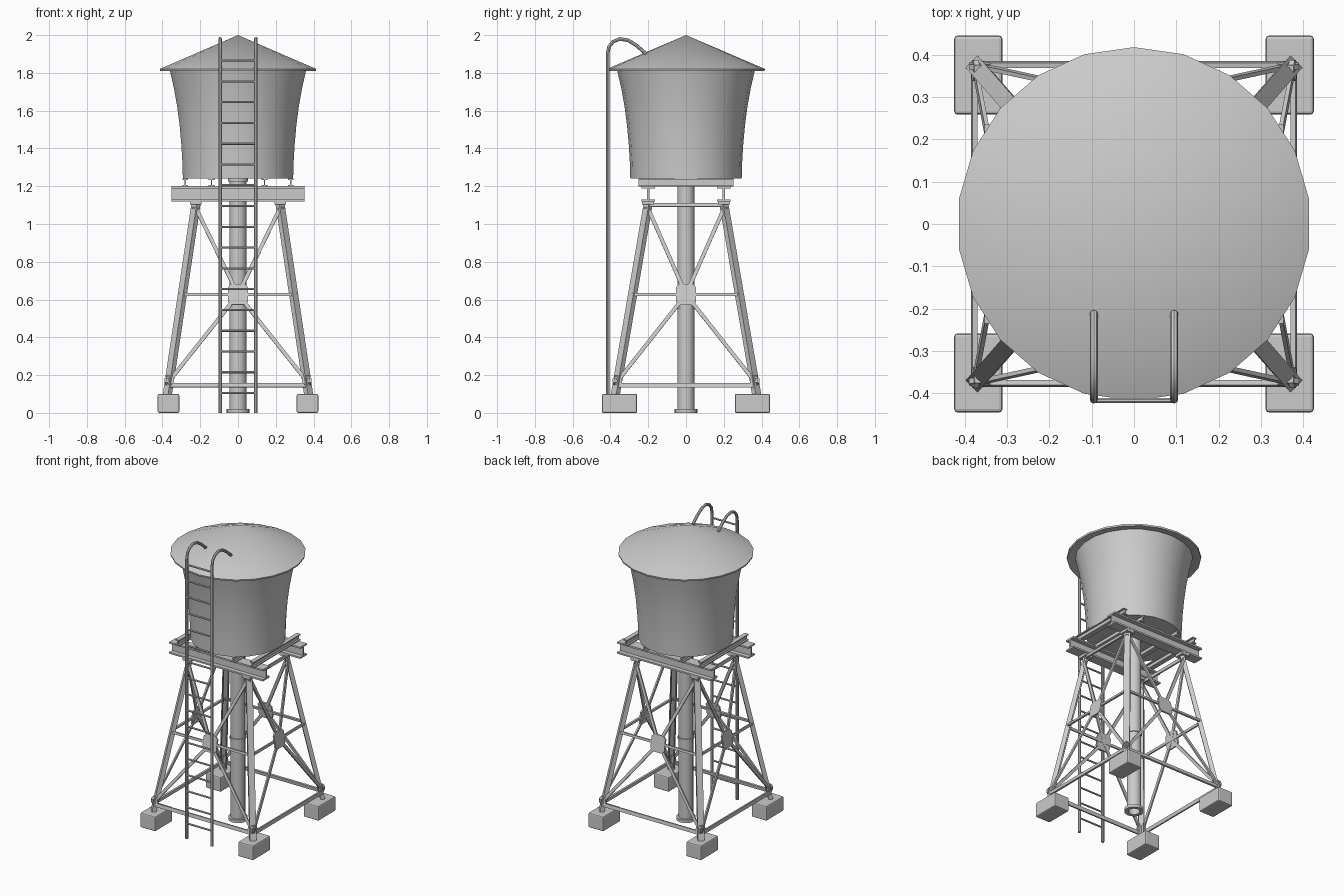
import bpy, bmesh, math
from mathutils import Vector

if "Cube" in bpy.data.objects:
    bpy.data.objects.remove(bpy.data.objects["Cube"], do_unlink=True)

GREY = (0.6, 0.6, 0.6, 1.0)
mat = bpy.data.materials.new("plain grey")
mat.use_nodes = True
mat.diffuse_color = GREY
mat.node_tree.nodes["Principled BSDF"].inputs["Base Color"].default_value = GREY
Z = Vector((0, 0, 1))


def finish(name, bm, smooth=False):
    bmesh.ops.remove_doubles(bm, verts=bm.verts, dist=1e-5)
    bmesh.ops.recalc_face_normals(bm, faces=bm.faces)
    mesh = bpy.data.meshes.new(name)
    bm.to_mesh(mesh)
    bm.free()
    mesh.materials.append(mat)
    ob = bpy.data.objects.new(name, mesh)
    bpy.context.collection.objects.link(ob)
    if smooth:
        smooth_by_angle(ob)
    return ob


def smooth_by_angle(ob):
    bpy.ops.object.select_all(action="DESELECT")
    ob.select_set(True)
    bpy.context.view_layer.objects.active = ob
    bpy.ops.object.shade_smooth_by_angle(angle=math.radians(35))


def sweep(name, profile, a, b, out, smooth=False):
    """Extrude a closed profile (side, outward) from a to b."""
    a, b = Vector(a), Vector(b)
    d = (b - a).normalized()
    n = (Vector(out) - d * d.dot(Vector(out))).normalized()
    s = d.cross(n)
    bm = bmesh.new()
    ends = [[bm.verts.new(p + s * u + n * v) for u, v in profile] for p in (a, b)]
    for ring in ends:
        bm.faces.new(ring)
    for i in range(len(profile)):
        j = (i + 1) % len(profile)
        bm.faces.new((ends[0][i], ends[0][j], ends[1][j], ends[1][i]))
    return finish(name, bm, smooth)


def lathe(name, profile, sides):
    """Revolve a closed (radius, height) outline about the z axis."""
    bm = bmesh.new()
    rings = []
    for k in range(sides):
        t = math.pi / 2 + math.tau * k / sides
        rings.append([bm.verts.new((r * math.cos(t), r * math.sin(t), z)) for r, z in profile])
    for k in range(sides):
        r0, r1 = rings[k], rings[(k + 1) % sides]
        for i in range(len(profile)):
            j = (i + 1) % len(profile)
            if profile[i][0] == 0 and profile[j][0] == 0:
                continue
            if profile[i][0] == 0:
                bm.faces.new((r0[i], r0[j], r1[j]))
            elif profile[j][0] == 0:
                bm.faces.new((r0[i], r0[j], r1[i]))
            else:
                bm.faces.new((r0[i], r0[j], r1[j], r1[i]))
    return finish(name, bm, True)


def rect(w, h):
    return [(-w / 2, -h / 2), (w / 2, -h / 2), (w / 2, h / 2), (-w / 2, h / 2)]


def i_shape(w, h, t):
    half = [(t / 2, h / 2 - t), (w / 2, h / 2 - t), (w / 2, h / 2)]
    right = [(u, -v) for u, v in reversed(half)] + half
    return right + [(-u, -v) for u, v in right]


def channel(w, front, back, t):
    return [(-w, front), (w, front), (w, -back), (w - t, -back),
            (w - t, front - t), (t - w, front - t), (t - w, -back), (-w, -back)]


def circle(r, n):
    return [(r * math.cos(math.tau * (i + 0.5) / n), r * math.sin(math.tau * (i + 0.5) / n))
            for i in range(n)]


def leg_point(corner, z):
    t = (z - 0.1) / 1.0
    return Vector((corner[0] * (0.375 - 0.15 * t), corner[1] * (0.375 - 0.172 * t), z))


# Tank and conical roof
wall = [(0.295, 1.24), (0.297, 1.32), (0.303, 1.42), (0.312, 1.52),
        (0.325, 1.62), (0.343, 1.72), (0.365, 1.815)]
lathe("tank", [(0, 1.24)] + wall + [(0, 1.815)], 22)
lathe("roof", [(0, 2.0), (0.418, 1.821), (0.416, 1.81), (0.36, 1.815), (0, 1.965)], 22)

# Central pipe with end flanges and a middle collar
lathe("center_pipe", [(0.036, 0), (0.06, 0), (0.06, 0.02), (0.045, 0.02),
                      (0.045, 0.55), (0.051, 0.55), (0.051, 0.565), (0.045, 0.565),
                      (0.045, 1.225), (0.053, 1.225), (0.053, 1.242), (0.036, 1.242)], 20)

# Platform: two main beams with joists across them
for side, y in (("front", -0.2), ("back", 0.2)):
    sweep(side + "_beam", i_shape(0.07, 0.08, 0.011), (-0.353, y, 1.16), (0.353, y, 1.16), Z)
for x in (-0.28, -0.14, 0.14, 0.28):
    sweep("joist", i_shape(0.03, 0.042, 0.007), (x, -0.252, 1.22), (x, 0.252, 1.22), Z)

# Legs with footings and cap plates
corners = [(-1, -1), (1, -1), (1, 1), (-1, 1)]
for c in corners:
    sweep("leg", channel(0.02, 0.012, 0.016, 0.006), leg_point(c, 0.09), leg_point(c, 1.11), (*c, 0))
    top = leg_point(c, 1.11)
    sweep("leg_cap", rect(0.065, 0.06), top - Z * 0.008, top + Z * 0.01, (1, 0, 0))
    foot = Vector((c[0] * 0.368, c[1] * 0.352, 0))
    block = sweep("footing", rect(0.187, 0.114), foot, foot + Z * 0.1, (1, 0, 0))
    bevel = block.modifiers.new("soft_edges", "BEVEL")
    bevel.width = 0.008
    bevel.segments = 2

# Bracing on each of the four faces
for i, c0 in enumerate(corners):
    c1 = corners[(i + 1) % 4]
    along = Vector((c1[0] - c0[0], c1[1] - c0[1], 0)).normalized()
    slope = leg_point(c0, 1.0) + leg_point(c1, 1.0) - leg_point(c0, 0.2) - leg_point(c1, 0.2)
    n = along.cross(slope).normalized()

    def on_face(c, z):
        return leg_point(c, z) + n * 0.01

    levels = [("lower_tie", 0.145, 0.024), ("middle_tie", 0.625, 0.016)]
    if along.x == 0:
        levels.append(("upper_tie", 1.1, 0.02))
    for name, z, h in levels:
        sweep(name, rect(h, 0.012), on_face(c0, z), on_face(c1, z), n)
    hub = (on_face(c0, 0.625) + on_face(c1, 0.625)) / 2
    for c in (c0, c1):
        for z in (0.165, 1.09):
            sweep("diagonal_brace", rect(0.02, 0.01), hub, on_face(c, z), n)
        p = on_face(c, 0.17)
        sweep("foot_gusset", circle(0.027, 8), p - n * 0.006, p + n * 0.007, Z)
    # Eight-sided plate at the crossing
    plate = [(-0.052, -0.038), (-0.034, -0.056), (0.034, -0.056), (0.052, -0.038),
             (0.052, 0.038), (0.034, 0.056), (-0.034, 0.056), (-0.052, 0.038)]
    sweep("cross_plate", plate, hub - n * 0.003, hub + n * 0.008, Z)

# Ladder with rails hooked over the roof
hook = [(-0.415, 0), (-0.415, 1.9), (-0.408, 1.938), (-0.386, 1.965), (-0.35, 1.98),
        (-0.305, 1.972), (-0.262, 1.945), (-0.21, 1.9)]
for side, x in (("right", -0.095), ("left", 0.095)):
    curve = bpy.data.curves.new(side + "_ladder_rail", "CURVE")
    curve.dimensions = "3D"
    curve.bevel_depth = 0.0095
    curve.bevel_resolution = 2
    curve.use_fill_caps = True
    path = curve.splines.new("POLY")
    path.points.add(len(hook) - 1)
    for point, (y, z) in zip(path.points, hook):
        point.co = (x, y, z, 1)
    curve.materials.append(mat)
    rail = bpy.data.objects.new(side + "_ladder_rail", curve)
    bpy.context.collection.objects.link(rail)
    bpy.ops.object.select_all(action="DESELECT")
    rail.select_set(True)
    bpy.context.view_layer.objects.active = rail
    bpy.ops.object.convert(target="MESH")
    smooth_by_angle(bpy.context.view_layer.objects.active)
for i in range(17):
    z = 0.105 + 0.11 * i
    sweep("ladder_rung", circle(0.006, 8), (-0.095, -0.417, z), (0.095, -0.417, z), Z, True)
